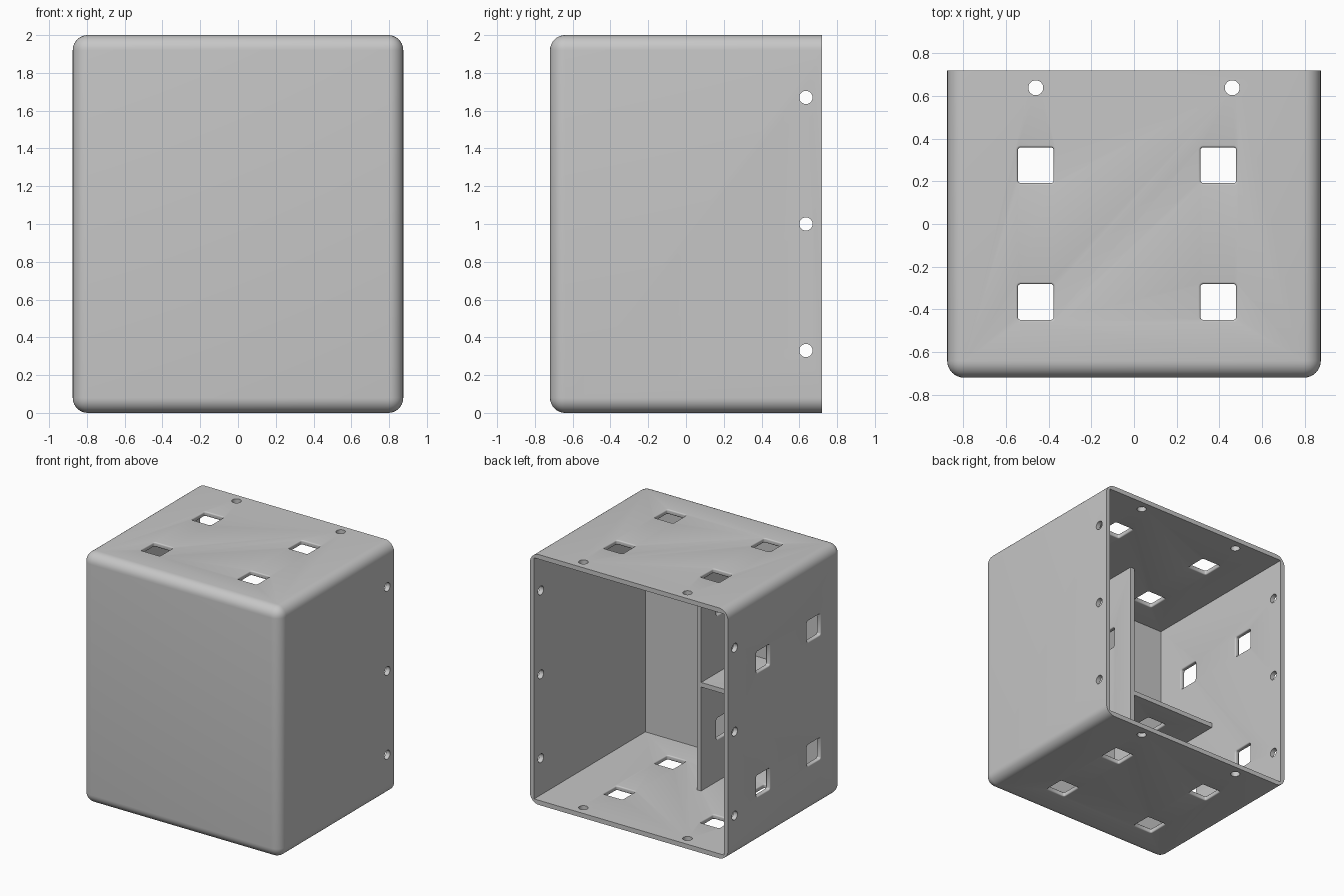
import bpy, bmesh, math
from mathutils import Matrix, Vector

cube = bpy.data.objects.get("Cube")
if cube:
    bpy.data.objects.remove(cube, do_unlink=True)

# Main dimensions
HX, HY, H = 0.875, 0.72, 2.0
WALL = 0.037
ROUND = 0.08
DIVIDER_X, SHELF_Z, DIVIDER_BACK = -0.056, 0.885, -0.085
COLUMNS, ROWS, LEVELS = (-0.46, 0.395), (0.275, -0.365), (0.455, 1.445)

grey = bpy.data.materials.new("light grey")
grey.use_nodes = True
grey.diffuse_color = (0.57, 0.57, 0.57, 1)
grey.node_tree.nodes["Principled BSDF"].inputs["Base Color"].default_value = grey.diffuse_color


def make_object(name, bm):
    bmesh.ops.recalc_face_normals(bm, faces=bm.faces)
    mesh = bpy.data.meshes.new(name)
    bm.to_mesh(mesh)
    bm.free()
    mesh.materials.append(grey)
    obj = bpy.data.objects.new(name, mesh)
    bpy.context.collection.objects.link(obj)
    return obj


def box(low, high):
    bm = bmesh.new()
    low, high = Vector(low), Vector(high)
    size = Matrix.Diagonal((high - low).to_4d())
    size[3][3] = 1
    bmesh.ops.create_cube(bm, size=1, matrix=Matrix.Translation((low + high) / 2) @ size)
    return bm


def add_hole(bm, centre, axis, core, radius, lip, count):
    """Closed cutter through one wall; core spreads the corners, lip rounds both rims."""
    half, extra, steps = WALL / 2, 0.012, 5
    end = [(-half - extra, radius + lip)]
    if lip:
        for i in range(steps + 1):
            t = math.pi / 2 * i / steps
            end.append((-half + lip * (1 - math.cos(t)), radius + lip * (1 - math.sin(t))))
    profile = end + [(-z, r) for z, r in reversed(end)]
    place = Matrix.Translation(centre) @ Vector(axis).to_track_quat('Z', 'Y').to_matrix().to_4x4()
    rings = []
    for z, r in profile:
        ring = []
        for k in range(count):
            a = 2 * math.pi * (k + 0.5) / count
            c, s = math.cos(a), math.sin(a)
            point = (math.copysign(core, c) + r * c, math.copysign(core, s) + r * s, z)
            ring.append(bm.verts.new(place @ Vector(point)))
        rings.append(ring)
    for a, b in zip(rings, rings[1:]):
        for k in range(count):
            n = (k + 1) % count
            bm.faces.new((a[k], a[n], b[n], b[k]))
    bm.faces.new(rings[0])
    bm.faces.new(rings[-1])


def square_hole(bm, centre, axis):
    add_hole(bm, centre, axis, 0.07, 0.014, 0.01, 16)


def round_hole(bm, centre, axis):
    add_hole(bm, centre, axis, 0, 0.035, 0, 32)


def cut(obj, bm):
    cutter = make_object("cutter", bm)
    cutter.hide_render = True
    mod = obj.modifiers.new("cut", 'BOOLEAN')
    mod.operation, mod.solver, mod.object = 'DIFFERENCE', 'EXACT', cutter
    bpy.ops.object.select_all(action='DESELECT')
    bpy.context.view_layer.objects.active = obj
    obj.select_set(True)
    bpy.ops.object.modifier_apply(modifier=mod.name)
    bpy.data.objects.remove(cutter, do_unlink=True)


def shade(obj):
    bpy.ops.object.select_all(action='DESELECT')
    bpy.context.view_layer.objects.active = obj
    obj.select_set(True)
    bpy.ops.object.shade_smooth_by_angle(angle=math.radians(30))


# Outer shell: rounded everywhere except the open back rim
bm = box((-HX, -HY, 0), (HX, HY, H))
edges = [e for e in bm.edges if min(v.co.y for v in e.verts) < 0]
bmesh.ops.bevel(bm, geom=edges, offset=ROUND, segments=8, profile=0.5, affect='EDGES')
shell = make_object("shell", bm)
cut(shell, box((-HX + WALL, -HY + WALL, WALL), (HX - WALL, HY + 0.1, H - WALL)))

# Openings in the shell walls
bm = bmesh.new()
for z in (WALL / 2, H - WALL / 2):
    for x in COLUMNS:
        for y in ROWS:
            square_hole(bm, (x, y, z), (0, 0, 1))
    for x in (-0.46, 0.46):
        round_hole(bm, (x, 0.638, z), (0, 0, 1))
side = HX - WALL / 2
for y in ROWS:
    for z in LEVELS:
        square_hole(bm, (-side, y, z), (1, 0, 0))
for x in (-side, side):
    for z in (0.33, 1.0, 1.67):
        round_hole(bm, (x, 0.635, z), (1, 0, 0))
cut(shell, bm)
shade(shell)

# Upright divider inside
t, sink = WALL / 2, WALL - 0.006
divider = make_object("upright_divider", box(
    (DIVIDER_X - t, -HY + sink, sink), (DIVIDER_X + t, DIVIDER_BACK, H - sink)))
bm = bmesh.new()
for z in LEVELS:
    square_hole(bm, (DIVIDER_X, ROWS[1], z), (1, 0, 0))
cut(divider, bm)
shade(divider)

# Shelf between the divider and the right side wall
shelf = make_object("shelf", box(
    (-HX + sink, -HY + sink, SHELF_Z - t), (DIVIDER_X - t + 0.006, DIVIDER_BACK - 0.001, SHELF_Z + t)))
bm = bmesh.new()
square_hole(bm, (COLUMNS[0], ROWS[1], SHELF_Z), (0, 0, 1))
cut(shelf, bm)
shade(shelf)
